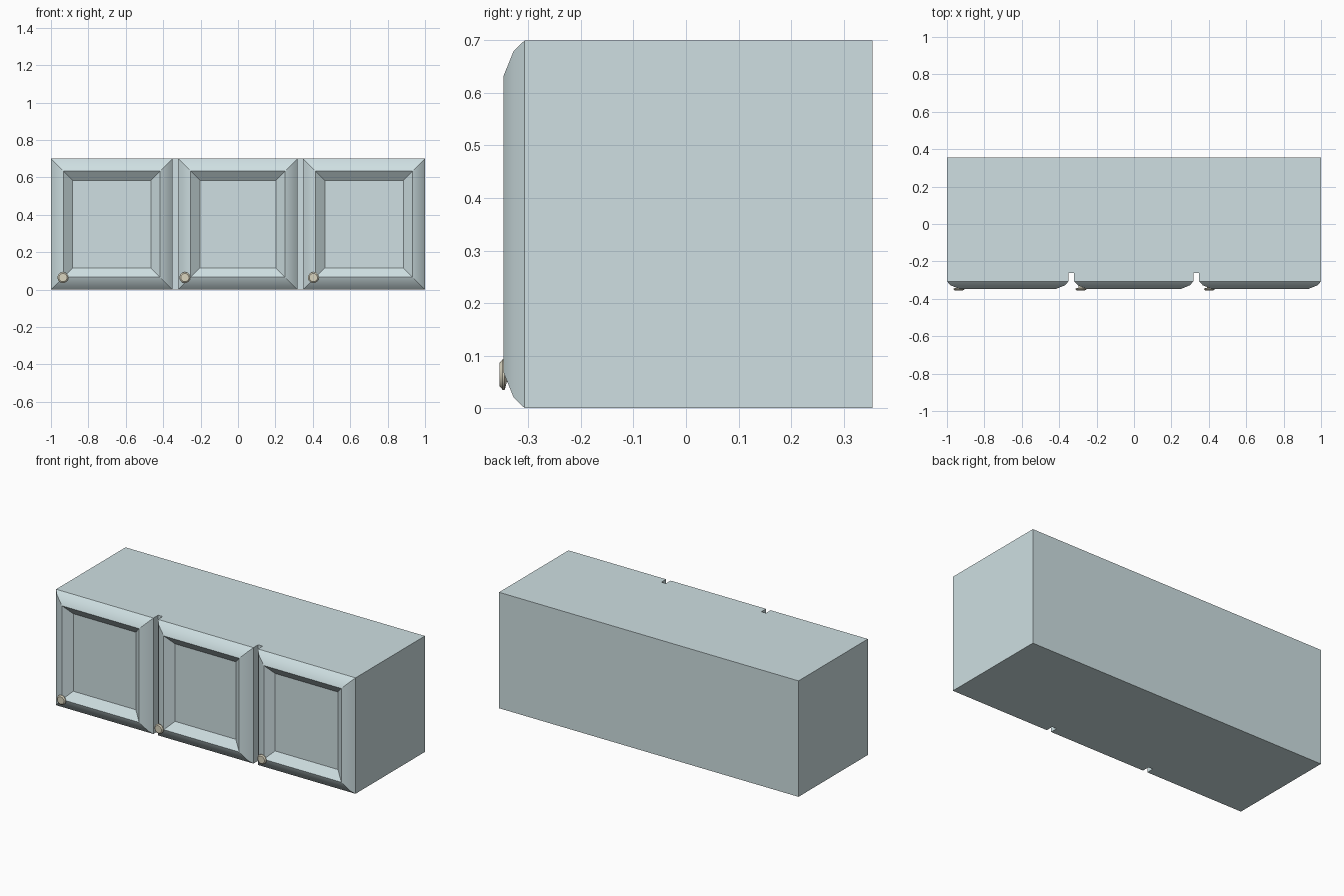
import bpy, bmesh, math
from mathutils import Matrix

if "Cube" in bpy.data.objects:
    bpy.data.objects.remove(bpy.data.objects["Cube"])

H = 0.70           # cabinet height
FRONT = -0.308     # front plane of the carcass


def material(name, rgb):
    m = bpy.data.materials.new(name)
    m.diffuse_color = (*rgb, 1)
    m.use_nodes = True
    m.node_tree.nodes["Principled BSDF"].inputs["Base Color"].default_value = m.diffuse_color
    return m


paint = material("pale_blue_paint", (0.62, 0.74, 0.76))
brass = material("knob_metal", (0.70, 0.66, 0.52))


def finish(name, bm, mat, angle=None):
    mesh = bpy.data.meshes.new(name)
    bm.to_mesh(mesh)
    bm.free()
    mesh.materials.append(mat)
    ob = bpy.data.objects.new(name, mesh)
    bpy.context.collection.objects.link(ob)
    if angle:
        bpy.ops.object.select_all(action='DESELECT')
        ob.select_set(True)
        bpy.context.view_layer.objects.active = ob
        bpy.ops.object.shade_smooth_by_angle(angle=math.radians(angle))
    return ob


# Carcass: plan outline with two grooves between the doors, extruded upwards
def carcass():
    doors = [(-1, -0.35), (-0.32, 0.318), (0.348, 1)]
    groove = -0.262
    outline = [(1, 0.355), (-1, 0.355), (-1, FRONT + 0.001)]
    for (_, a), (b, _) in zip(doors, doors[1:]):
        outline += [(a, FRONT + 0.001), (a, groove), (b, groove), (b, FRONT + 0.001)]
    outline.append((1, FRONT + 0.001))
    bm = bmesh.new()
    face = bm.faces.new([bm.verts.new((x, y, 0)) for x, y in outline])
    top = bmesh.ops.extrude_face_region(bm, geom=[face])["geom"]
    bmesh.ops.translate(bm, vec=(0, 0, H),
                        verts=[v for v in top if isinstance(v, bmesh.types.BMVert)])
    bmesh.ops.recalc_face_normals(bm, faces=bm.faces)
    finish("carcass", bm, paint)
    return doors


# Door: rectangular loops following a moulding profile of (inset, y)
PROFILE = [(0, FRONT + 0.001), (0.02, -0.328), (0.067, -0.347), (0.116, -0.309)]


def door(name, x0, x1):
    bm = bmesh.new()
    loops = []
    for d, y in PROFILE:
        corners = [(x0 + d, d), (x1 - d, d), (x1 - d, H - d), (x0 + d, H - d)]
        loops.append([bm.verts.new((x, y, z)) for x, z in corners])
    for a, b in zip(loops, loops[1:]):
        for i in range(4):
            j = (i + 1) % 4
            bm.faces.new((a[i], a[j], b[j], b[i]))
    bm.faces.new(loops[-1])
    finish(name, bm, paint, 30)


# Knob: small lathe-turned disc on a short stem
def knob(name, x, z):
    bm = bmesh.new()
    pts = [(0.014, -0.325), (0.014, -0.341), (0.029, -0.345), (0.029, -0.349), (0.022, -0.355)]
    n = 24
    rings = [[bm.verts.new((r * math.cos(2 * math.pi * i / n), y,
                            r * math.sin(2 * math.pi * i / n))) for i in range(n)]
             for r, y in pts]
    for a, b in zip(rings, rings[1:]):
        for i in range(n):
            j = (i + 1) % n
            bm.faces.new((a[i], a[j], b[j], b[i]))
    bm.faces.new(rings[0])
    bm.faces.new(rings[-1])
    bmesh.ops.recalc_face_normals(bm, faces=bm.faces)
    bmesh.ops.transform(bm, matrix=Matrix.Translation((x, 0, z)), verts=bm.verts)
    finish(name, bm, brass, 30)


spans = carcass()
sides = ("left", "middle", "right")
for side, (a, b), kx in zip(sides, spans, (-0.936, -0.284, 0.403)):
    door(side + "_door", a, b)
    knob(side + "_knob", kx, 0.064)
